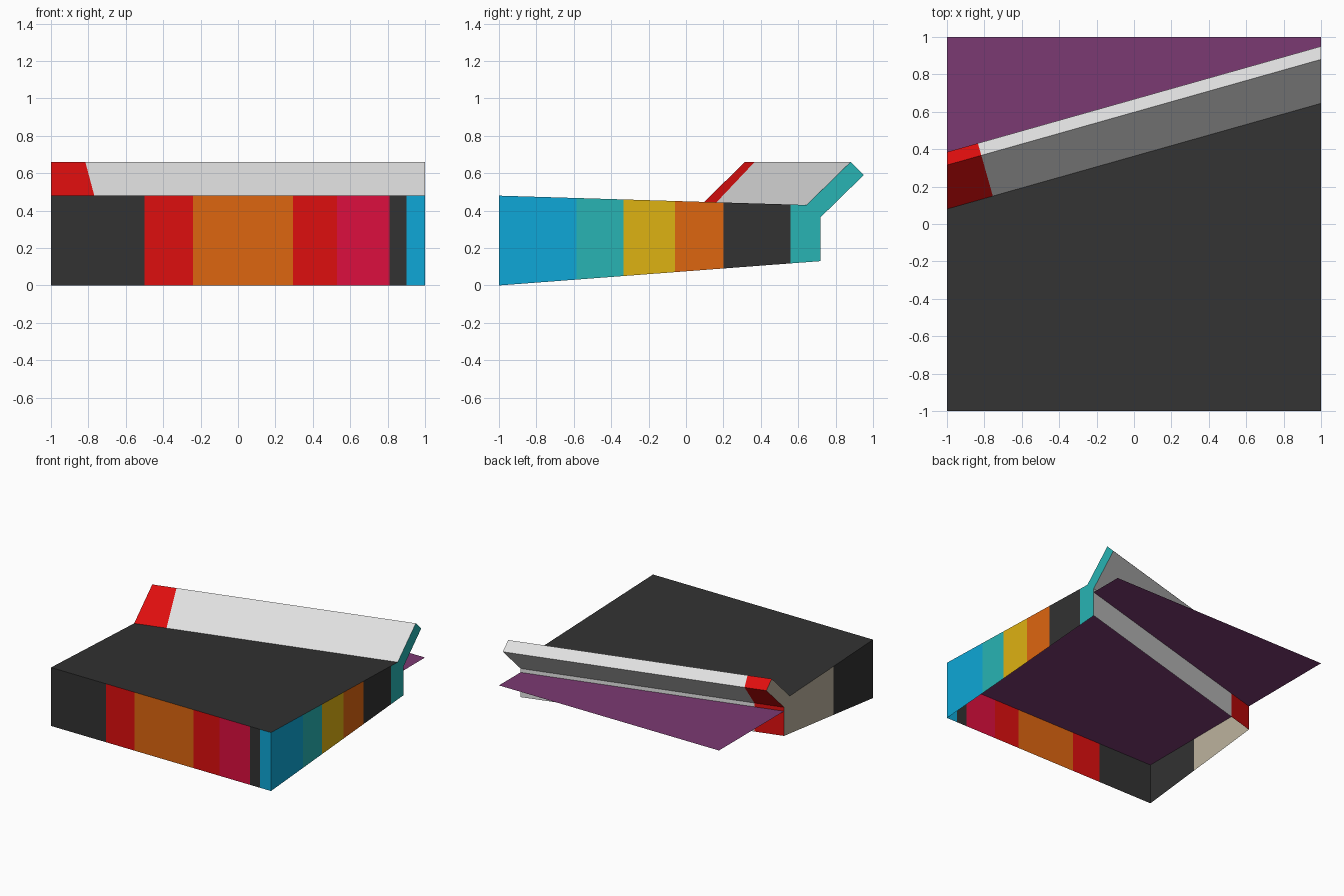
import bpy, bmesh
from mathutils import Vector

if "Cube" in bpy.data.objects:
    bpy.data.objects.remove(bpy.data.objects["Cube"])


def lin(c):
    c /= 255
    return c / 12.92 if c <= 0.04045 else ((c + 0.055) / 1.055) ** 2.4


COLOURS = {
    "black": (50, 50, 50), "red": (222, 14, 14), "orange": (222, 102, 16),
    "crimson": (220, 14, 62), "blue": (14, 167, 215), "teal": (40, 180, 180),
    "yellow": (222, 178, 18), "tan": (189, 179, 158),
    "light_grey": (224, 224, 224), "purple": (123, 58, 114),
}
MATS = {}
for n, rgb in COLOURS.items():
    MATS[n] = bpy.data.materials.new(n)
    MATS[n].diffuse_color = (*[lin(c) for c in rgb], 1)


def finish(name, bm, colours):
    me = bpy.data.meshes.new(name)
    bm.to_mesh(me)
    bm.free()
    for c in colours:
        me.materials.append(MATS[c])
    ob = bpy.data.objects.new(name, me)
    bpy.context.collection.objects.link(ob)


def sheet(name, panels, out):
    """panels: list of (colour, polygon); every face is turned towards 'out'."""
    bm = bmesh.new()
    used = []
    for colour, poly in panels:
        if colour not in used:
            used.append(colour)
        f = bm.faces.new([bm.verts.new(p) for p in poly])
        f.normal_update()
        if f.normal.dot(Vector(out)) < 0:
            f.normal_flip()
        f.material_index = used.index(colour)
    bmesh.ops.remove_doubles(bm, verts=bm.verts, dist=0.0005)
    finish(name, bm, used)


# Key sizes: rear wall runs at a slant, so the left end sits further forward
SLANT = 0.565
Z_ROOF, Z_EAVE, Z_REAR = 0.48, 0.43, 0.13
# Rear wall with leaning parapet, as (y, z) at the right end
REAR = [(0.72, Z_REAR), (0.72, 0.365), (0.95, 0.59), (0.88, 0.66), (0.645, Z_EAVE)]


def rear_at(x):
    return [(x, y - SLANT * (1 - x) / 2, z) for y, z in REAR]


# Front wall: vertical colour stripes
xs = [-1, -0.5, -0.24, 0.295, 0.53, 0.81, 0.9, 1]
cols = ["black", "red", "orange", "red", "crimson", "black", "blue"]
sheet("front_wall", [(c, [(a, -1, 0), (b, -1, 0), (b, -1, Z_ROOF), (a, -1, Z_ROOF)])
                     for c, a, b in zip(cols, xs, xs[1:])], (0, -1, 0))


# Side walls: stripes, the last one filling the end of the rear wall and parapet
def side_wall(name, x, ys, cols):
    rear = rear_at(x)

    def bottom(y):
        return (x, y, Z_REAR * (y + 1) / (rear[0][1] + 1))

    def top(y):
        return (x, y, Z_ROOF + (Z_EAVE - Z_ROOF) * (y + 1) / (rear[-1][1] + 1))

    panels = [(c, [bottom(a), bottom(b), top(b), top(a)])
              for c, a, b in zip(cols, ys, ys[1:])]
    panels.append((cols[-1], [bottom(ys[-1])] + rear + [top(ys[-1])]))
    sheet(name, panels, (x, 0, 0))


side_wall("right_wall", 1, [-1, -0.585, -0.335, -0.06, 0.2, 0.56],
          ["blue", "teal", "yellow", "orange", "black", "teal"])
side_wall("left_wall", -1, [-1, -0.487], ["black", "tan"])

# Roof, sloping gently to the foot of the parapet
sheet("roof", [("black", [(-1, -1, Z_ROOF), (1, -1, Z_ROOF), rear_at(1)[-1], rear_at(-1)[-1]])],
      (0, 0, 1))

# Rear wall and parapet, cut square across near the left end for the red piece
bm = bmesh.new()
left = [bm.verts.new(p) for p in rear_at(-1)]
right = [bm.verts.new(p) for p in rear_at(1)]
for i in range(len(REAR) - 1):
    bm.faces.new((right[i], left[i], left[i + 1], right[i + 1]))
cut_point, along = Vector((-0.755, 0.15, 0)), Vector((2, SLANT, 0)).normalized()
bmesh.ops.bisect_plane(bm, geom=bm.verts[:] + bm.edges[:] + bm.faces[:],
                       plane_co=cut_point, plane_no=along)
for f in bm.faces:
    f.material_index = int((f.calc_center_median() - cut_point).dot(along) < 0)
finish("rear_wall_and_parapet", bm, ["light_grey", "red"])

# Flat floor sheet passing through the body and out behind it
Z_FLOOR = 0.333
sheet("floor_sheet", [("purple", [(-1, -1, Z_FLOOR), (1, -1, Z_FLOOR), (1, 1, Z_FLOOR), (-1, 1, Z_FLOOR)])],
      (0, 0, 1))

for m in bpy.data.materials:
    if m.users and not m.is_grease_pencil:
        m.use_nodes = True
        m.node_tree.nodes["Principled BSDF"].inputs["Base Color"].default_value = m.diffuse_color
